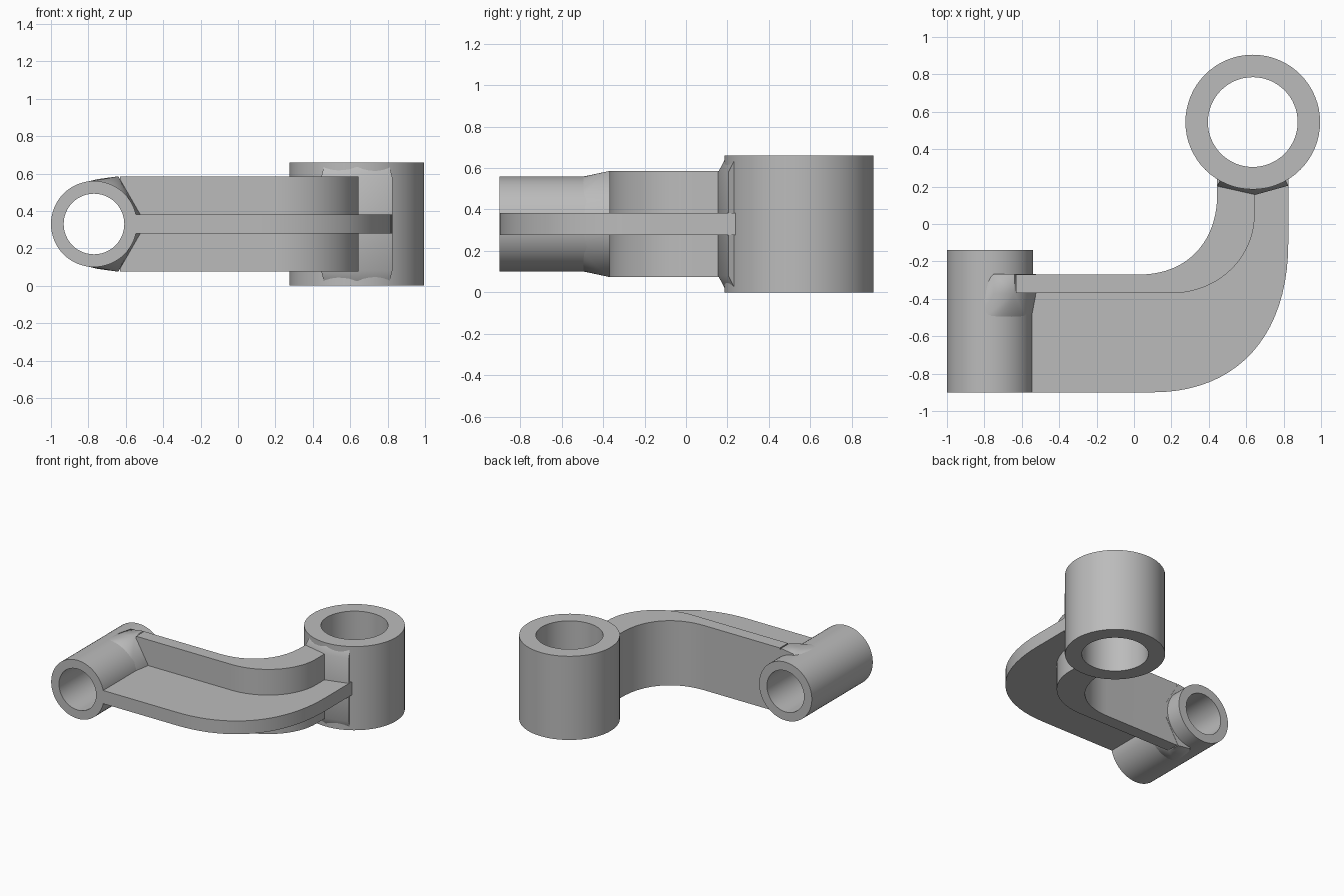
import bpy, bmesh, math
from mathutils import Vector, Matrix

cube = bpy.data.objects.get("Cube")
if cube:
    bpy.data.objects.remove(cube, do_unlink=True)

grey = bpy.data.materials.new("cast grey")
grey.use_nodes = True
grey.diffuse_color = (0.5, 0.5, 0.5, 1)
grey.node_tree.nodes["Principled BSDF"].inputs["Base Color"].default_value = (0.5, 0.5, 0.5, 1)

MID = 0.33            # mid height of the whole arm
TUBE_X = -0.77        # axis of the horizontal sleeve
RING = Vector((0.635, 0.545, 0))


def finish(name, bm, smooth=True):
    bmesh.ops.recalc_face_normals(bm, faces=bm.faces)
    mesh = bpy.data.meshes.new(name)
    bm.to_mesh(mesh)
    bm.free()
    mesh.materials.append(grey)
    ob = bpy.data.objects.new(name, mesh)
    bpy.context.scene.collection.objects.link(ob)
    if smooth:
        bpy.ops.object.select_all(action='DESELECT')
        ob.select_set(True)
        bpy.context.view_layer.objects.active = ob
        bpy.ops.object.shade_smooth_by_angle(angle=math.radians(30))
    return ob


def sleeve(name, inner, outer, length, matrix):
    """Hollow cylinder spun from a rectangular section, rising along local z."""
    bm = bmesh.new()
    vs = [bm.verts.new(p) for p in ((inner, 0, 0), (outer, 0, 0), (outer, 0, length), (inner, 0, length))]
    edges = [bm.edges.new((vs[i], vs[(i + 1) % 4])) for i in range(4)]
    bmesh.ops.spin(bm, geom=vs + edges, cent=(0, 0, 0), axis=(0, 0, 1), angle=math.tau, steps=64)
    bmesh.ops.remove_doubles(bm, verts=bm.verts, dist=0.0005)
    bm.transform(matrix)
    return finish(name, bm)


def bezier(a, b, c, d, n=20):
    a, b, c, d = map(Vector, (a, b, c, d))
    return [a * (1 - t) ** 3 + 3 * b * t * (1 - t) ** 2 + 3 * c * t * t * (1 - t) + d * t ** 3
            for t in (i / n for i in range(n + 1))]


def slab(name, side_a, side_b, half):
    """Plate between two plan curves, centred on the mid height."""
    bm = bmesh.new()
    rows = [[[bm.verts.new((p.x, p.y, MID + z)) for p in side] for side in (side_a, side_b)]
            for z in (-half, half)]
    low, high = rows
    loop = [low[0] + low[1][::-1], high[0] + high[1][::-1]]
    n = len(side_a)
    for r in rows:
        for i in range(n - 1):
            bm.faces.new((r[0][i], r[0][i + 1], r[1][i + 1], r[1][i]))
    m = len(loop[0])
    for i in range(m):
        j = (i + 1) % m
        bm.faces.new((loop[0][i], loop[0][j], loop[1][j], loop[1][i]))
    return finish(name, bm)


def hull(name, points):
    bm = bmesh.new()
    for p in points:
        bm.verts.new(p)
    res = bmesh.ops.convex_hull(bm, input=bm.verts)
    loose = [v for v in bm.verts if not v.link_faces]
    bmesh.ops.delete(bm, geom=loose, context='VERTS')
    return finish(name, bm)


# The two sleeves
sleeve("upright_sleeve", 0.24, 0.36, 0.66, Matrix.Translation(RING))
along_y = Matrix.Translation((TUBE_X, -0.14, MID)) @ Matrix.Rotation(math.pi / 2, 4, 'X')
sleeve("cross_sleeve", 0.162, 0.23, 0.76, along_y)

# Plan curves of the arm
front = [Vector((-0.63, -0.37))] + bezier((0.2, -0.37), (0.45, -0.37), (0.645, -0.18), (0.645, 0.05)) \
    + [Vector((0.645, 0.25))]
back = [Vector((-0.63, -0.27))] + bezier((0.03, -0.27), (0.28, -0.27), (0.445, -0.1), (0.445, 0.16)) \
    + [Vector((0.445, 0.25))]
rim = [Vector((-0.57, -0.9))] + bezier((0.1, -0.9), (0.55, -0.9), (0.825, -0.6), (0.825, -0.1)) \
    + [Vector((0.825, 0.25))]
middle = [(a + b) / 2 for a, b in zip(front, back)]
middle[0].x = -0.57

wall = slab("curved_wall", front, back, 0.255)
slab("curved_flange", rim, middle, 0.052)

# Blend from the wall onto the cross sleeve
pts = [(TUBE_X + 0.228 * math.cos(a), -0.5, MID + 0.228 * math.sin(a))
       for a in (math.tau * i / 48 for i in range(48))]
for y in (-0.373, -0.268):
    for s in (-1, 1):
        pts += [(x, y, MID + s * z) for x, z in ((-0.525, 0.055), (-0.64, 0.255), (-0.75, 0.24))]
blend = hull("cross_sleeve_blend", pts)

# Shoulder from the wall onto the upright sleeve
pts = []
for s in (-1, 1):
    pts += [(x, y, MID + s * 0.25) for x, y in ((0.445, 0.2), (0.645, 0.155), (0.825, 0.205))]
    pts += [(x, y, MID + s * 0.31) for x, y in ((0.46, 0.235), (0.635, 0.187), (0.81, 0.235))]
hull("upright_sleeve_shoulder", pts)

# Bore cut clear through the wall end and blend
bm = bmesh.new()
bmesh.ops.create_cone(bm, cap_ends=True, segments=64, radius1=0.166, radius2=0.166, depth=1.2,
                      matrix=Matrix.Translation((TUBE_X, -0.5, MID)) @ Matrix.Rotation(math.pi / 2, 4, 'X'))
cutter = finish("bore_cutter", bm, smooth=False)
cutter.hide_render = True
cutter.hide_viewport = True
for ob in (wall, blend):
    mod = ob.modifiers.new("bore", 'BOOLEAN')
    mod.operation = 'DIFFERENCE'
    mod.solver = 'EXACT'
    mod.object = cutter
